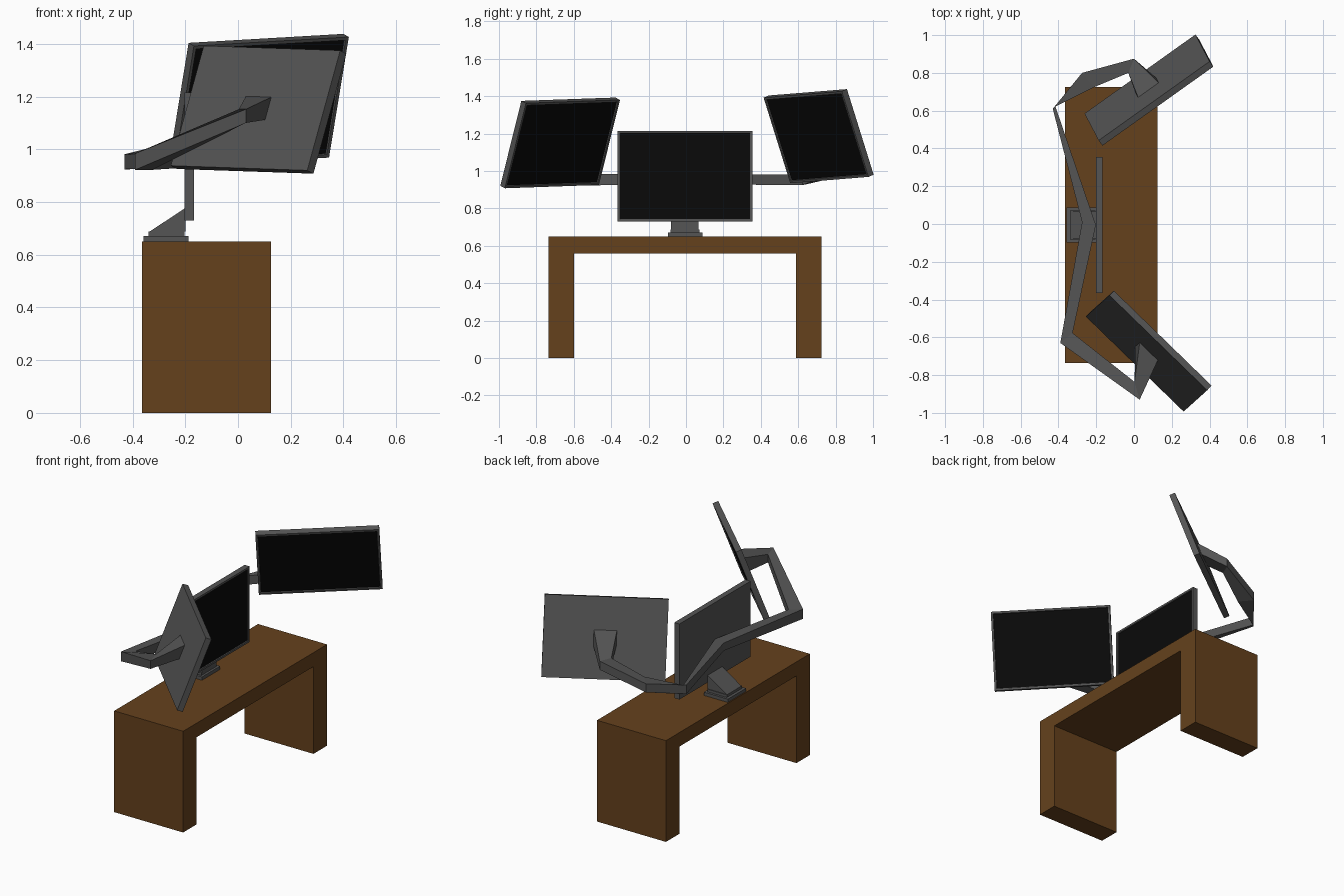
import bpy, bmesh
from mathutils import Vector, Matrix

if "Cube" in bpy.data.objects:
    bpy.data.objects.remove(bpy.data.objects["Cube"])


def material(name, rgb):
    m = bpy.data.materials.new(name)
    m.diffuse_color = (*rgb, 1)
    m.use_nodes = True
    m.node_tree.nodes["Principled BSDF"].inputs["Base Color"].default_value = m.diffuse_color
    return m


WOOD = material("wood", (0.13, 0.053, 0.012))
GREY = material("dark_grey", (0.09, 0.09, 0.09))
BLACK = material("screen_black", (0.003, 0.003, 0.003))


def finish(name, bm, *mats):
    bmesh.ops.recalc_face_normals(bm, faces=bm.faces)
    me = bpy.data.meshes.new(name)
    bm.to_mesh(me)
    bm.free()
    for m in mats:
        me.materials.append(m)
    ob = bpy.data.objects.new(name, me)
    bpy.context.collection.objects.link(ob)
    return ob


def prism(name, profile, direction, mat):
    """Extrude a flat profile of 3D points along a direction."""
    bm = bmesh.new()
    f = bm.faces.new([bm.verts.new(p) for p in profile])
    r = bmesh.ops.extrude_face_region(bm, geom=[f], use_keep_orig=True)
    vs = [g for g in r["geom"] if isinstance(g, bmesh.types.BMVert)]
    bmesh.ops.translate(bm, verts=vs, vec=direction)
    return finish(name, bm, mat)


def block(name, x0, x1, y0, y1, z0, z1, mat=GREY):
    return prism(name, [(x0, y0, z0), (x1, y0, z0), (x1, y1, z0), (x0, y1, z0)],
                 (0, 0, z1 - z0), mat)


W, H, T = 0.722, 0.485, 0.036


def frame(centre, across, up):
    """Monitor placement: local x across, y up, z out of the screen."""
    a = Vector(across).normalized()
    u = Vector(up)
    u = (u - a * u.dot(a)).normalized()
    n = a.cross(u)
    return Matrix.Translation(centre) @ Matrix((a, u, n)).transposed().to_4x4()


def monitor(name, place):
    bm = bmesh.new()
    bmesh.ops.create_cube(bm, size=1)
    bmesh.ops.scale(bm, vec=(W, H, T), verts=bm.verts)
    screen = max(bm.faces, key=lambda f: f.calc_center_median().z)
    bmesh.ops.inset_individual(bm, faces=[screen], thickness=0.018)
    bmesh.ops.inset_individual(bm, faces=[screen], thickness=0.003, depth=-0.006)
    screen.material_index = 1
    bm.transform(place)
    return finish(name, bm, GREY, BLACK)


# Desk: one U-shaped profile
desk_yz = [(-0.735, 0), (-0.6, 0), (-0.6, 0.56), (0.587, 0.56),
           (0.587, 0), (0.725, 0), (0.725, 0.65), (-0.735, 0.65)]
prism("desk", [(-0.365, y, z) for y, z in desk_yz], (0.49, 0, 0), WOOD)

# Stand: stepped foot and wedge neck
block("stand_foot", -0.358, -0.188, -0.097, 0.087, 0.65, 0.671)
block("stand_step", -0.34, -0.203, -0.082, 0.072, 0.671, 0.688)
prism("stand_wedge", [(-0.335, -0.08, 0.688), (-0.2, -0.08, 0.688), (-0.2, -0.08, 0.777)],
      (0, 0.148, 0), GREY)

# Monitors
centre_place = frame((-0.184, -0.005, 0.972), (0, 1, 0), (0, 0, 1))
near_place = frame((0.078, -0.673, 1.15), (-0.525, 0.51, 0.018), (0.12, 0.12, 0.46))
far_place = frame((0.079, 0.709, 1.186), (0.587, 0.418, 0.034), (0.08, -0.14, 0.46))
monitor("centre_monitor", centre_place)
monitor("near_side_monitor", near_place)
monitor("far_side_monitor", far_place)


# Arms: one sweep of four-sided sections from monitor back to monitor back
def section(outer, inner, z0, z1):
    return [Vector((*outer, z0)), Vector((*inner, z0)),
            Vector((*inner, z1)), Vector((*outer, z1))]


def mount(place, side):
    w, h, d = 0.067 * side, 0.046, -T / 2
    return [place @ Vector(p) for p in ((w, -h, d), (-w, -h, d), (-w, h, d), (w, h, d))]


rings = [
    mount(near_place, -1),
    section((0.03, -0.93), (0.003, -0.836), 1.1, 1.152),
    section((-0.39, -0.63), (-0.325, -0.577), 0.922, 0.984),
    section((-0.275, 0.01), (-0.202, -0.005), 0.93, 0.98),
    section((-0.43, 0.61), (-0.416, 0.622), 0.924, 0.981),
    section((-0.275, 0.8), (-0.21, 0.725), 0.965, 1.02),
    section((0.0, 0.875), (-0.03, 0.8), 1.065, 1.12),
    mount(far_place, 1),
]
bm = bmesh.new()
loops = [[bm.verts.new(p) for p in r] for r in rings]
for a, b in zip(loops, loops[1:]):
    for i in range(4):
        j = (i + 1) % 4
        bm.faces.new((a[i], a[j], b[j], b[i]))
bm.faces.new(loops[0])
bm.faces.new(loops[-1])
finish("monitor_arms", bm, GREY)
